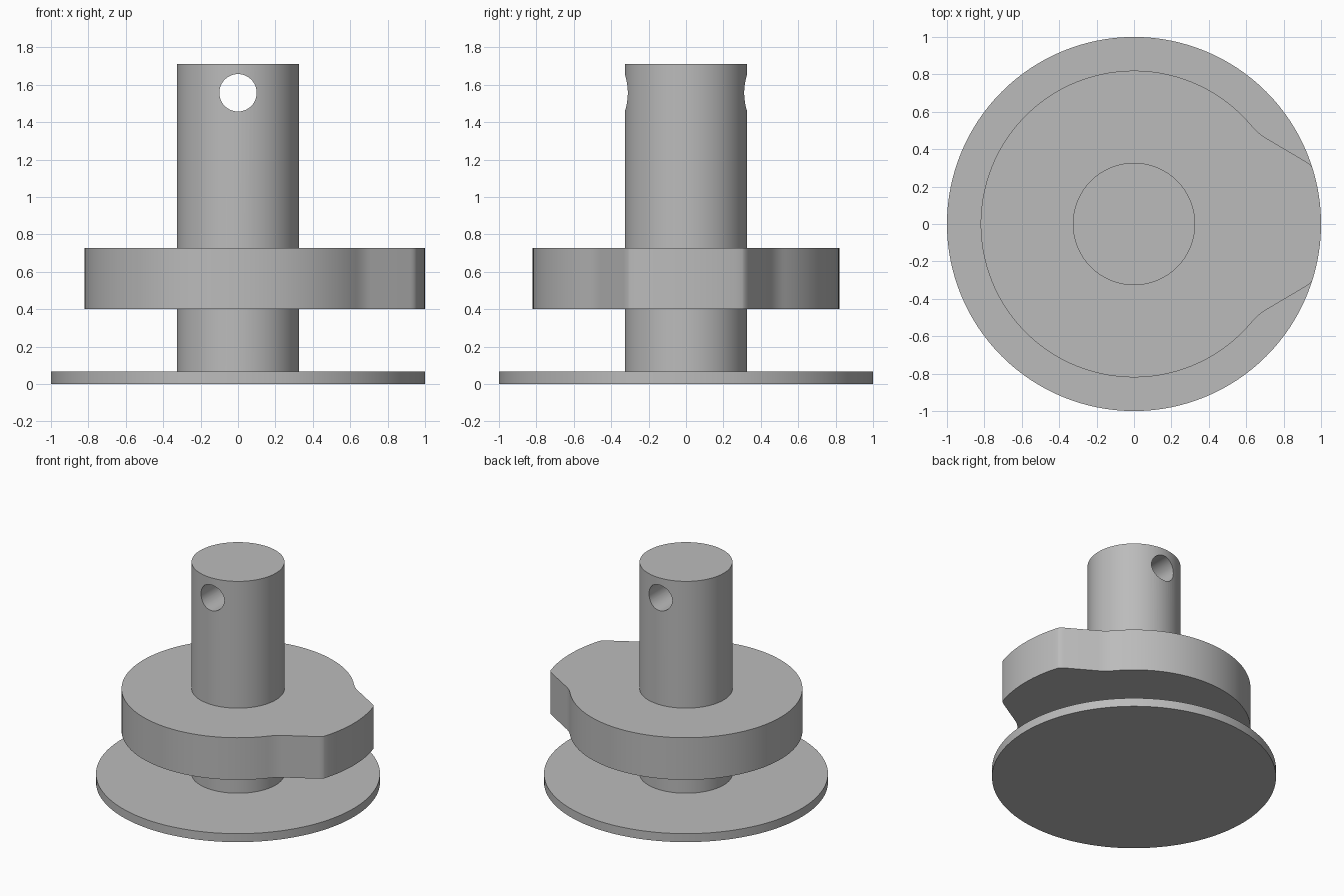
import bpy, bmesh, math
from mathutils import Vector

if "Cube" in bpy.data.objects:
    bpy.data.objects.remove(bpy.data.objects["Cube"])

steel = bpy.data.materials.new("plain grey")
steel.use_nodes = True
grey = (0.5, 0.5, 0.5, 1)
steel.diffuse_color = grey
steel.node_tree.nodes["Principled BSDF"].inputs["Base Color"].default_value = grey


def extrude(name, outline, z0, z1):
    """Prism from a closed counter-clockwise outline."""
    bm = bmesh.new()
    face = bm.faces.new([bm.verts.new((p[0], p[1], z0)) for p in outline])
    top = bmesh.ops.extrude_face_region(bm, geom=[face], use_keep_orig=True)
    moved = [g for g in top["geom"] if isinstance(g, bmesh.types.BMVert)]
    bmesh.ops.translate(bm, verts=moved, vec=(0, 0, z1 - z0))
    bmesh.ops.recalc_face_normals(bm, faces=bm.faces)
    mesh = bpy.data.meshes.new(name)
    bm.to_mesh(mesh)
    bm.free()
    mesh.materials.append(steel)
    obj = bpy.data.objects.new(name, mesh)
    bpy.context.collection.objects.link(obj)
    return obj


def arc(radius, start, end, steps):
    angles = [math.radians(start + (end - start) * i / steps) for i in range(steps + 1)]
    return [Vector((radius * math.cos(a), radius * math.sin(a))) for a in angles]


def circle(radius, steps=96):
    return arc(radius, 0, 360, steps)[:-1]


def blend(a, corner, b, steps=6):
    """Rounded corner between two points."""
    a, corner, b = Vector(a), Vector(corner), Vector(b)
    return [a.lerp(corner, i / steps).lerp(corner.lerp(b, i / steps), i / steps)
            for i in range(steps + 1)]


# Base disc and shaft
base = extrude("base_disc", circle(1.0, 128), 0, 0.066)
shaft = extrude("shaft", circle(0.327), 0.066, 1.712)

# Cam: round body, flank with a soft root, rounded shoulder and nose arc
nose = arc(1.0, -17.5, 17.5, 16)
body = arc(0.82, 40, 320, 90)
flank = (blend(nose[-1], (0.945, 0.318), (0.92, 0.333))
         + blend((0.71, 0.457), (0.665, 0.483), body[0]))
mirrored = [Vector((p.x, -p.y)) for p in reversed(flank)]
cam = extrude("cam", nose + flank[1:-1] + body + mirrored[1:-1], 0.4, 0.727)

# Cross hole near the top of the shaft
cutter = extrude("hole_cutter", circle(0.1, 48), -0.6, 0.6)
cutter.rotation_euler.x = math.pi / 2
cutter.location.z = 1.557
cutter.hide_render = True
cutter.hide_set(True)
bpy.context.view_layer.update()
hole = shaft.modifiers.new("cross_hole", "BOOLEAN")
hole.operation = "DIFFERENCE"
hole.solver = "EXACT"
hole.object = cutter
bpy.context.view_layer.objects.active = shaft
with bpy.context.temp_override(object=shaft, active_object=shaft):
    bpy.ops.object.modifier_apply(modifier=hole.name)
bpy.data.objects.remove(cutter)

# Smooth walls with sharp rims
bpy.ops.object.select_all(action="DESELECT")
for part in (base, shaft, cam):
    part.select_set(True)
bpy.context.view_layer.objects.active = shaft
bpy.ops.object.shade_smooth_by_angle(angle=math.radians(30))
